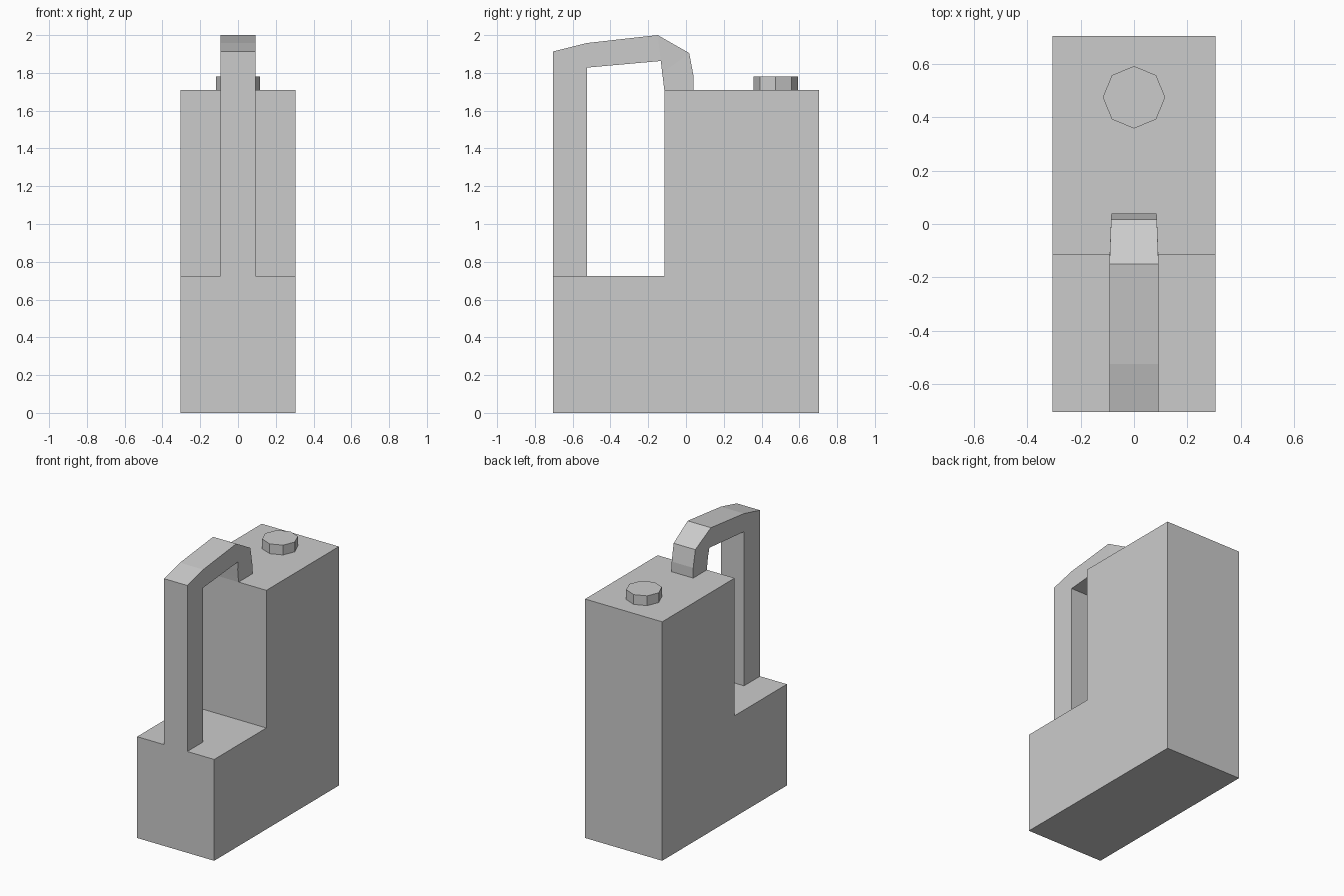
import bpy, bmesh
from math import pi
from mathutils import Matrix

if "Cube" in bpy.data.objects:
    bpy.data.objects.remove(bpy.data.objects["Cube"])


def finish(bm, name):
    bmesh.ops.remove_doubles(bm, verts=bm.verts, dist=0.0005)
    bmesh.ops.recalc_face_normals(bm, faces=bm.faces)
    mesh = bpy.data.meshes.new(name)
    bm.to_mesh(mesh)
    bm.free()
    obj = bpy.data.objects.new(name, mesh)
    bpy.context.collection.objects.link(obj)
    return obj


# Stepped container body: L profile in (y, z), extruded across x
W = 0.305
profile = [(-0.705, 0), (0.705, 0), (0.705, 1.71),
           (-0.115, 1.71), (-0.115, 0.725), (-0.705, 0.725)]
bm = bmesh.new()
face = bm.faces.new([bm.verts.new((-W, y, z)) for y, z in profile])
ext = bmesh.ops.extrude_face_region(bm, geom=[face])
bmesh.ops.translate(bm, vec=(2 * W, 0, 0),
                    verts=[v for v in ext["geom"] if isinstance(v, bmesh.types.BMVert)])
finish(bm, "container_body")

# Handle: rectangular sections (outer y, z, inner y, z, half width)
sections = [
    (-0.705, 0.725, -0.525, 0.725, 0.092),
    (-0.705, 1.913, -0.525, 1.828, 0.092),
    (-0.525, 1.958, -0.525, 1.828, 0.092),
    (-0.150, 2.000, -0.133, 1.863, 0.092),
    (0.017, 1.905, -0.126, 1.800, 0.086),
    (0.040, 1.783, -0.119, 1.745, 0.085),
    (0.040, 1.710, -0.115, 1.710, 0.085),
]
bm = bmesh.new()
rings = [[bm.verts.new(p) for p in
          ((-w, oy, oz), (w, oy, oz), (w, iy, iz), (-w, iy, iz))]
         for oy, oz, iy, iz, w in sections]
for a, b in zip(rings, rings[1:]):
    for i in range(4):
        j = (i + 1) % 4
        bm.faces.new((a[i], a[j], b[j], b[i]))
bmesh.ops.dissolve_degenerate(bm, dist=0.0005, edges=bm.edges)
finish(bm, "handle")

# Octagonal filler cap
bm = bmesh.new()
bmesh.ops.create_cone(bm, cap_ends=True, segments=8, radius1=0.117, radius2=0.117,
                      depth=0.07, matrix=Matrix.Translation((0, 0.475, 1.745)))
finish(bm, "filler_cap")
